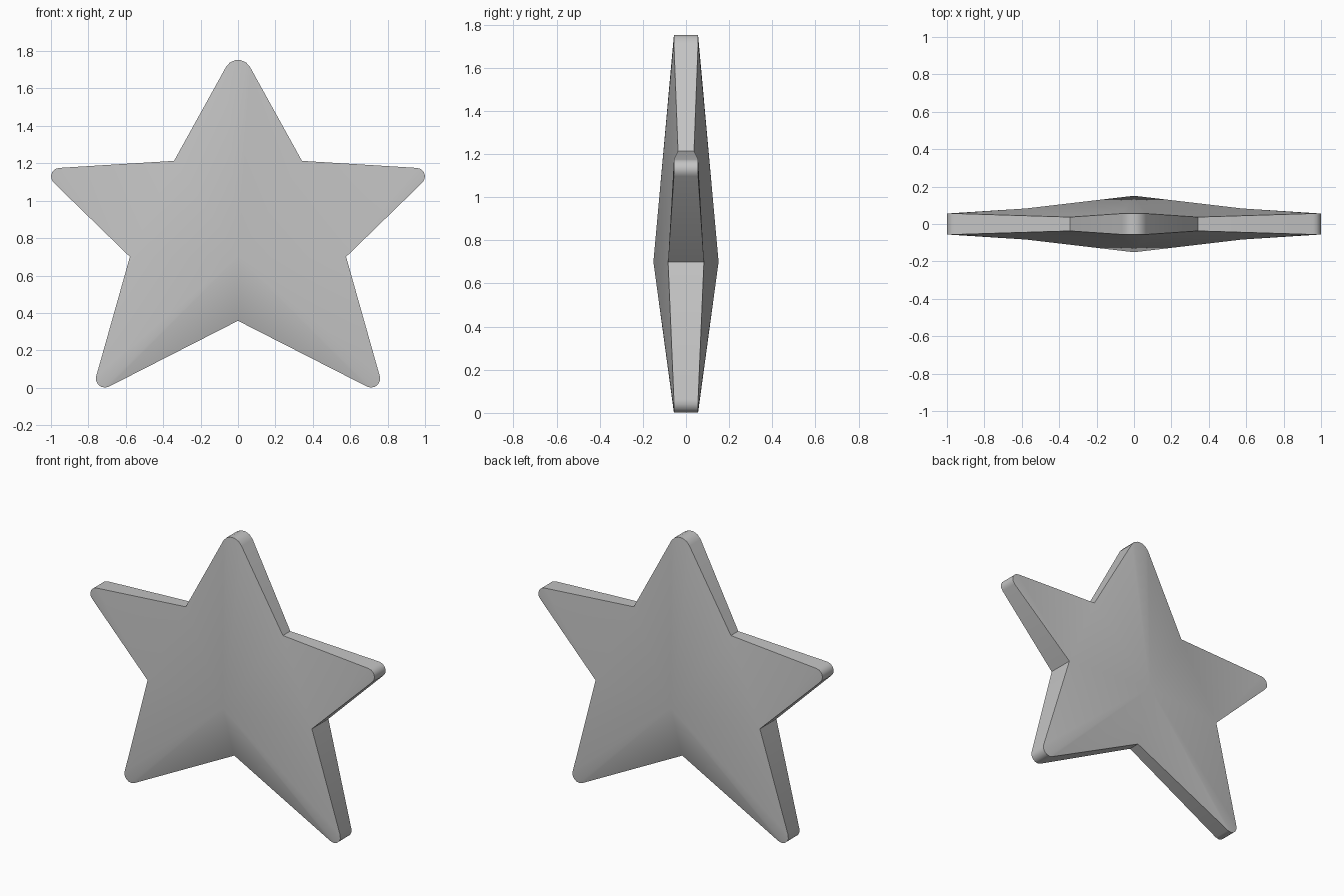
import bpy, bmesh, math
from mathutils import Vector

cube = bpy.data.objects.get("Cube")
if cube:
    bpy.data.objects.remove(cube, do_unlink=True)

# One grey material
grey = bpy.data.materials.new("star_grey")
grey.use_nodes = True
color = (0.55, 0.55, 0.55, 1)
grey.diffuse_color = color
bsdf = next(n for n in grey.node_tree.nodes if n.type == 'BSDF_PRINCIPLED')
bsdf.inputs["Base Color"].default_value = color

TIP_HALF = 0.056
ARC_STEPS = 5

# Star corners (x, z): valleys carry half thickness, tips carry rounding radius
valley_top = (Vector((0.342, 1.213)), 0.037)
valley_side = (Vector((0.578, 0.70)), 0.083)
valley_low = (Vector((0, 0.358)), 0.037)
tip_top = (Vector((0, 1.831)), 0.073)
tip_side = (Vector((1.06, 1.169)), 0.0456)
tip_low = (Vector((0.788, -0.044)), 0.048)


def flip(corner):
    return Vector((-corner[0].x, corner[0].y)), corner[1]


def rounded_tip(before, tip, after):
    """Points of an arc tangent to both edges of a sharp tip."""
    apex, radius = tip
    a = (before[0] - apex).normalized()
    b = (after[0] - apex).normalized()
    half = a.angle(b) / 2
    inward = (a + b).normalized()
    centre = apex + inward * radius / math.sin(half)
    side = Vector((-inward.y, inward.x))
    if side.dot(a) < 0:
        side.negate()
    sweep = math.pi / 2 - half
    angles = [sweep * (1 - 2 * i / ARC_STEPS) for i in range(ARC_STEPS + 1)]
    return [centre + radius * (side * math.sin(t) - inward * math.cos(t)) for t in angles]


# Arms in clockwise order; bent arms fold between their two valleys
arms = [
    (flip(valley_top), tip_top, valley_top, None),
    (valley_top, tip_side, valley_side, "last"),
    (valley_side, tip_low, valley_low, None),
    (valley_low, flip(tip_low), flip(valley_side), None),
    (flip(valley_side), flip(tip_side), flip(valley_top), "first"),
]

bm = bmesh.new()
outlines = []
for s in (-1, 1):
    hub = bm.verts.new((0, s * 0.151, 0.70))
    valleys = [bm.verts.new((a[0][0].x, s * a[0][1], a[0][0].y)) for a in arms]
    outline = []
    for i, (before, tip, after, fold) in enumerate(arms):
        first, last = valleys[i], valleys[(i + 1) % len(arms)]
        arc = [bm.verts.new((p.x, s * TIP_HALF, p.y))
               for p in rounded_tip(before, tip, after)]
        ring = [first] + arc + [last]
        root = hub
        if fold:
            bm.faces.new((hub, first, last))
            root = first if fold == "first" else last
        for p, q in zip(ring, ring[1:]):
            if root not in (p, q):
                bm.faces.new((root, p, q))
        outline += [first] + arc
    outlines.append(outline)

# Rim joining front and back
front, back = outlines
for i in range(len(front)):
    j = (i + 1) % len(front)
    bm.faces.new((front[i], front[j], back[j], back[i]))
bmesh.ops.recalc_face_normals(bm, faces=bm.faces)

mesh = bpy.data.meshes.new("star")
bm.to_mesh(mesh)
bm.free()
mesh.materials.append(grey)
star = bpy.data.objects.new("star", mesh)
bpy.context.collection.objects.link(star)
bpy.ops.object.select_all(action='DESELECT')
star.select_set(True)
bpy.context.view_layer.objects.active = star
bpy.ops.object.shade_smooth_by_angle(angle=math.radians(32))
